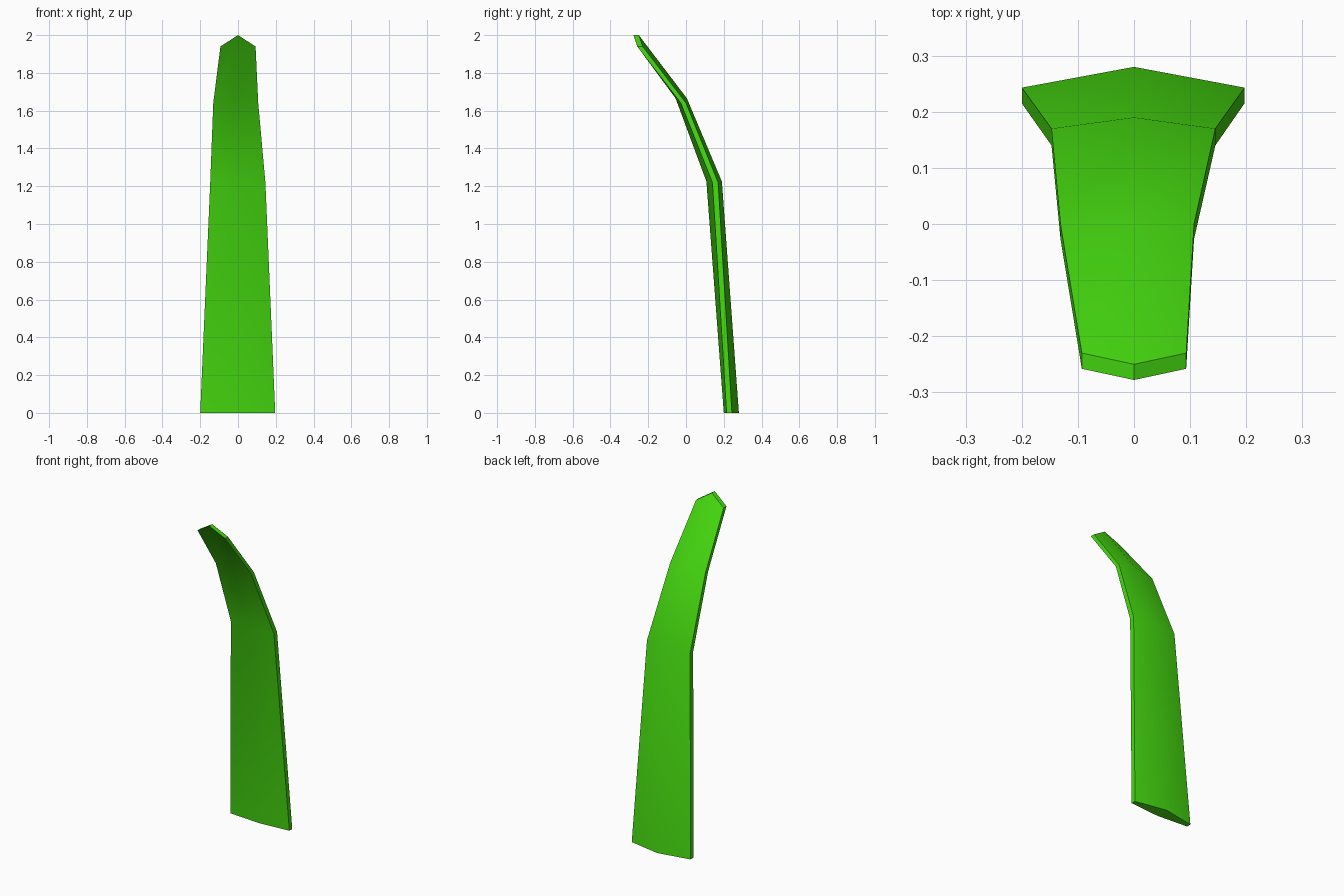
import bpy
import bmesh
import math

if "Cube" in bpy.data.objects:
    bpy.data.objects.remove(bpy.data.objects["Cube"])

# Blade sections: x left, x right, edge z, edge y (front, back), ridge z, ridge y (front, back)
SECTIONS = [
    (-0.200, 0.197, 0.00, 0.215, 0.243, 0.00, 0.200, 0.280),
    (-0.147, 0.145, 1.22, 0.140, 0.170, 1.225, 0.108, 0.190),
    (-0.131, 0.107, 1.64, -0.027, 0.000, 1.665, -0.055, 0.005),
    (-0.093, 0.093, 1.94, -0.258, -0.230, 2.00, -0.278, -0.250),
]

bm = bmesh.new()
rings = []
for xl, xr, ze, ef, eb, zr, rf, rb in SECTIONS:
    ring = [(xl, ef, ze), (0, rf, zr), (xr, ef, ze),
            (xr, eb, ze), (0, rb, zr), (xl, eb, ze)]
    rings.append([bm.verts.new(p) for p in ring])

# Skin between neighbouring sections
for low, high in zip(rings, rings[1:]):
    for i in range(6):
        j = (i + 1) % 6
        bm.faces.new((low[i], low[j], high[j], high[i]))

# Base and pointed tip, each split along the ridge
for r in (rings[0], rings[-1]):
    bm.faces.new((r[0], r[1], r[4], r[5]))
    bm.faces.new((r[1], r[2], r[3], r[4]))
bmesh.ops.recalc_face_normals(bm, faces=bm.faces)

mesh = bpy.data.meshes.new("grass_blade")
bm.to_mesh(mesh)
bm.free()
blade = bpy.data.objects.new("grass_blade", mesh)
bpy.context.collection.objects.link(blade)

# Leaf green
green = bpy.data.materials.new("leaf_green")
green.diffuse_color = (0.06, 0.7, 0.005, 1)
green.use_nodes = True
green.node_tree.nodes["Principled BSDF"].inputs["Base Color"].default_value = green.diffuse_color
mesh.materials.append(green)

# Soft bends, sharp rim
bpy.context.view_layer.objects.active = blade
blade.select_set(True)
bpy.ops.object.shade_smooth_by_angle(angle=math.radians(40))
